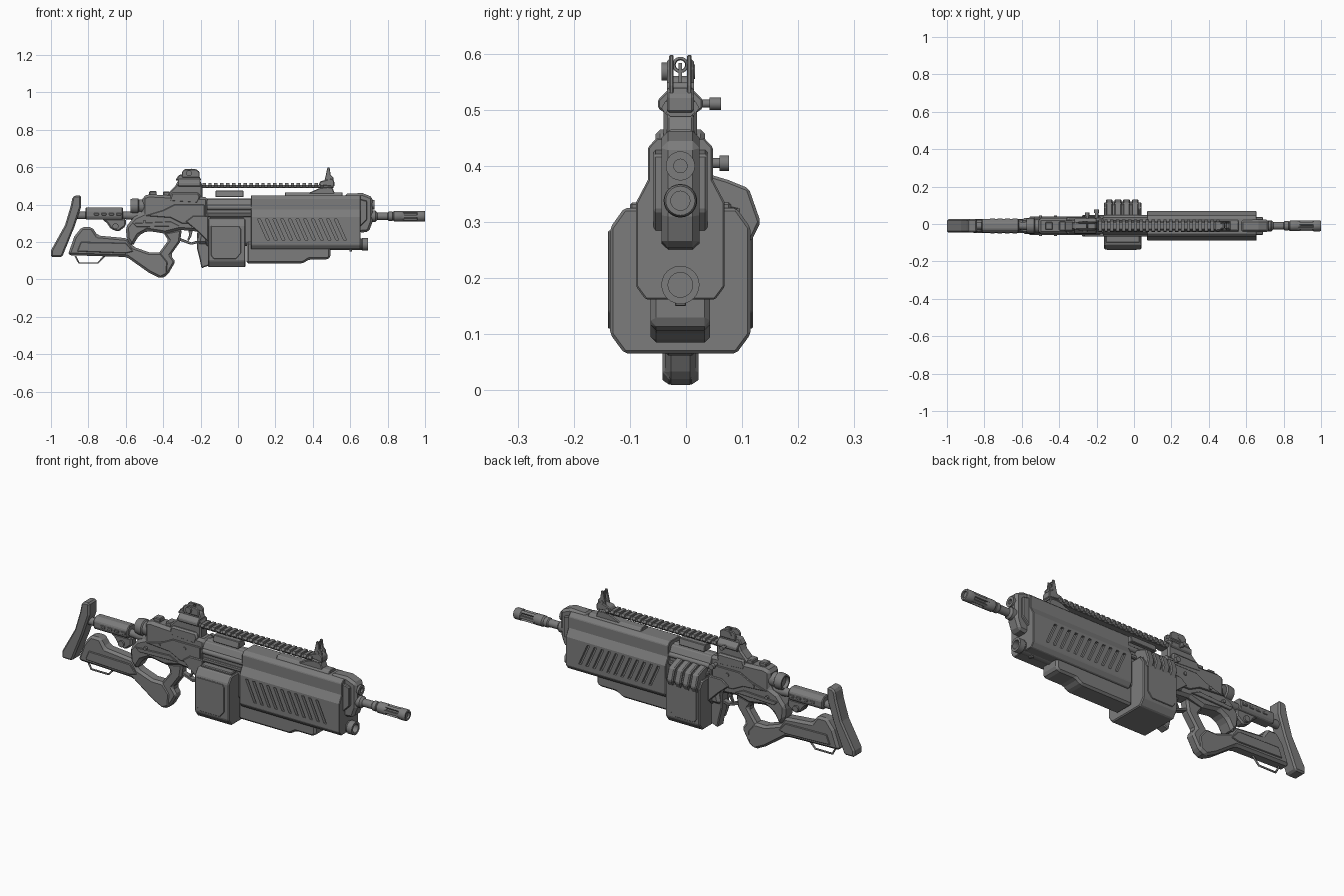
import bpy, bmesh, math
from mathutils import Matrix, Vector

CY = -0.01  # centre plane of the body
steel = bpy.data.materials.new("gunmetal grey")
steel.diffuse_color = (0.2, 0.2, 0.2, 1)


def finish(name, bm, bevel=0.0, smooth=False):
    bmesh.ops.recalc_face_normals(bm, faces=bm.faces[:])
    me = bpy.data.meshes.new(name)
    bm.to_mesh(me)
    bm.free()
    me.materials.append(steel)
    ob = bpy.data.objects.new(name, me)
    bpy.context.collection.objects.link(ob)
    if bevel:
        m = ob.modifiers.new("bevel", 'BEVEL')
        m.width, m.segments, m.limit_method = bevel, 1, 'ANGLE'
    if smooth:
        bpy.ops.object.select_all(action='DESELECT')
        ob.select_set(True)
        bpy.context.view_layer.objects.active = ob
        bpy.ops.object.shade_smooth_by_angle(angle=math.radians(35))
    return ob


def add_prism(bm, a, b):
    va, vb = [bm.verts.new(p) for p in a], [bm.verts.new(p) for p in b]
    bm.faces.new(va)
    bm.faces.new(vb[::-1])
    for i in range(len(a)):
        j = (i + 1) % len(a)
        bm.faces.new((va[i], vb[i], vb[j], va[j]))


def side(name, pts, w, y=0.0, bevel=0.008):
    """Side outline (x, z) thickened by half-width w."""
    bm = bmesh.new()
    add_prism(bm, [(x, CY + y - w, z) for x, z in pts], [(x, CY + y + w, z) for x, z in pts])
    return finish(name, bm, bevel)


def section(name, pts, x0, x1, bevel=0.0, mirror=True):
    """Cross-section (y, z) run along x; half sections are mirrored."""
    if mirror:
        pts = pts + [(-y, z) for y, z in reversed(pts)]
    bm = bmesh.new()
    add_prism(bm, [(x0, CY + y, z) for y, z in pts], [(x1, CY + y, z) for y, z in pts])
    return finish(name, bm, bevel)


def box(name, x0, x1, y0, y1, z0, z1, bevel=0.004):
    return section(name, [(y0, z0), (y1, z0), (y1, z1), (y0, z1)], x0, x1, bevel, False)


def lathe(name, prof, z, y=0.0, n=24):
    """Profile of (x, radius) turned about a line along x."""
    bm = bmesh.new()
    rings = [[bm.verts.new((x, CY + y + r * math.cos(t), z + r * math.sin(t)))
              for t in (2 * math.pi * i / n for i in range(n))] for x, r in prof]
    for a, b in zip(rings, rings[1:]):
        for i in range(n):
            bm.faces.new((a[i], a[(i + 1) % n], b[(i + 1) % n], b[i]))
    bm.faces.new(rings[0])
    bm.faces.new(rings[-1])
    return finish(name, bm, smooth=True)


def peg(name, x, z, y0, y1, r, n=16):
    """Round peg along y."""
    bm = bmesh.new()
    mat = Matrix.Translation((x, CY + (y0 + y1) / 2, z)) @ Matrix.Rotation(math.pi / 2, 4, 'X')
    bmesh.ops.create_cone(bm, cap_ends=True, segments=n, radius1=r, radius2=r, depth=abs(y1 - y0), matrix=mat)
    return finish(name, bm, smooth=True)


def wire(name, pts, r, cyclic=False):
    cu = bpy.data.curves.new(name, 'CURVE')
    cu.dimensions, cu.bevel_depth, cu.bevel_resolution = '3D', r, 1
    sp = cu.splines.new('POLY')
    sp.points.add(len(pts) - 1)
    for p, (x, y, z) in zip(sp.points, pts):
        p.co = (x, CY + y, z, 1)
    sp.use_cyclic_u = cyclic
    cu.materials.append(steel)
    bpy.context.collection.objects.link(bpy.data.objects.new(name, cu))


# shoulder stock
side("butt_plate", [(-.885, .44), (-.87, .45), (-.84, .45), (-.84, .385), (-.875, .28), (-.94, .12),
                    (-1, .12), (-1, .155), (-.925, .29), (-.895, .39)], .036)
lathe("buffer_tube", [(-.88, .02), (-.6, .02), (-.5, .03)], .342)
section("cheek_sleeve", [(.018, .385), (.036, .367), (.036, .335), (.026, .32)], -.815, -.615, .004)
for s in (-1, 1):
    for i in range(4):
        x = -.77 + i * .04
        box("sleeve_rib", x, x + .026, s * .034, s * .040, .343, .355, .002)
side("stock_adjuster", [(-.73, .325), (-.6, .325), (-.6, .285), (-.64, .255), (-.68, .27), (-.7, .3)], .024)
peg("adjuster_knob", -.655, .285, -.034, .034, .016)
side("lower_stock", [(-.91, .13), (-.875, .23), (-.835, .28), (-.78, .28), (-.75, .235), (-.59, .22), (-.56, .175),
                     (-.475, .145), (-.41, .145), (-.37, .095), (-.375, .025), (-.415, .005), (-.475, .035),
                     (-.595, .12)], .032, bevel=.012)
for s in (-1, 1):
    side("stock_panel", [(-.86, .15), (-.84, .2), (-.6, .195), (-.56, .15), (-.6, .14)], .004, s * .034, .003)
wire("sling_loop", [(-.87, 0, .125), (-.85, 0, .088), (-.75, 0, .088), (-.71, 0, .13)], .005)

# pistol grip, trigger and guard
side("grip", [(-.4, .25), (-.3, .27), (-.31, .2), (-.36, .13), (-.335, .095), (-.375, .025), (-.41, .005),
              (-.45, .07), (-.42, .145), (-.372, .21)], .027, bevel=.01)
side("trigger", [(-.265, .27), (-.24, .27), (-.25, .23), (-.265, .205), (-.272, .21), (-.262, .235)], .008, bevel=.002)
side("trigger_guard", [(-.32, .21), (-.25, .185), (-.21, .195), (-.21, .21), (-.25, .198), (-.315, .224)], .014, bevel=.002)

# receiver
side("receiver", [(-.51, .445), (-.475, .455), (-.375, .45), (-.16, .44), (-.16, .19), (-.22, .19), (-.205, .255),
                  (-.31, .265), (-.39, .245), (-.485, .26), (-.53, .235), (-.565, .175), (-.595, .215), (-.6, .28),
                  (-.555, .335), (-.51, .355)], .043, bevel=.014)
lathe("rear_plug", [(-.56, .024), (-.575, .03), (-.575, .038), (-.555, .042), (-.535, .042), (-.53, .035), (-.48, .04)], .392)
box("rear_latch", -.475, -.435, -.02, .02, .44, .472)
box("top_latch", -.40, -.365, -.025, .025, .44, .47)
for s in (-1, 1):
    side("receiver_plate", [(-.5, .34), (-.36, .33), (-.3, .3), (-.18, .3), (-.18, .4), (-.34, .4), (-.4, .37)],
         .005, s * .045, .003)
    side("flared_cover", [(-.28, .31), (-.22, .26), (-.16, .2), (-.16, .34), (-.24, .34)], .01, s * .047, .004)
    side("ridge", [(-.56, .3), (-.36, .31), (-.31, .285), (-.35, .285), (-.54, .28)], .005, s * .044, .002)
    for x, z in ((-.42, .35), (-.27, .37), (-.5, .31), (-.24, .28)):
        peg("pin", x, z, s * .04, s * .055, .009)
section("middle_body", [(.03, .43), (.045, .4), (.045, .2), (.03, .18)], -.17, .08, .004)
for s in (-1, 1):
    lathe("side_tube", [(-.165, .014), (.075, .014)], .385, s * .043, 12)
    box("side_rail", -.165, .075, s * .04, s * .056, .335, .355)
lathe("gas_tube", [(-.2, .024), (.1, .024)], .41)

# magazine well, drum box and feed belt
side("well_lip", [(-.22, .25), (-.155, .25), (-.155, .075), (-.195, .06), (-.205, .11), (-.22, .17)], .026, bevel=.005)
section("ammo_box", [(.1, .325), (.125, .29), (.125, .1), (.1, .066)], -.16, .04, .005)
for s in (-1, 1):
    side("box_panel", [(-.145, .285), (.005, .285), (.015, .27), (.015, .14), (-.01, .11), (-.13, .11), (-.145, .13)],
         .003, s * .126, .002)
for s in (-1, 1):
    side("box_clip", [(-.15, .335), (.03, .335), (.03, .315), (-.15, .315)], .02, s * .07, .004)
for i in range(4):
    x = -.15 + i * .046
    section("belt_link", [(.035, .39), (.085, .375), (.122, .36), (.143, .3), (.126, .265), (.1, .27), (.1, .32), (.035, .335)],
            x, x + .036, .005, False)
section("belt_strap", [(.035, .375), (.08, .362), (.112, .35), (.131, .3), (.12, .275), (.1, .28), (.1, .33), (.035, .345)],
        -.13, .02, 0, False)
peg("charging_stem", -.2, .405, .03, .085, .009)
peg("charging_knob", -.2, .405, .07, .087, .014)

# handguard with slanted vents
guard = section("handguard", [(.042, .45), (.058, .433), (.058, .375), (.079, .335), (.079, .185), (.062, .162)], .07, .655, .003)
bm = bmesh.new()
for s in (-1, 1):
    for i in range(11):
        x = .105 + i * .041
        q = [(x, .322), (x + .015, .322), (x + .065, .21), (x + .05, .21)]
        add_prism(bm, [(a, CY + s * .064, z) for a, z in q], [(a, CY + s * .1, z) for a, z in q])
cutter = finish("vent_cutter", bm)
cutter.hide_render = True
cutter.hide_viewport = True
cut = guard.modifiers.new("vents", 'BOOLEAN')
cut.operation, cut.solver, cut.object = 'DIFFERENCE', 'EXACT', cutter
section("guard_top", [(.022, .475), (.03, .44)], -.12, .03, .003)
section("guard_ridge", [(.02, .465), (.034, .445)], .25, .56, .003)

# lower launcher tube
side("lower_fairing", [(.045, .2), (.495, .2), (.495, .12), (.48, .107), (.38, .107), (.345, .085), (.045, .085)], .053, bevel=.022)
lathe("lower_tube", [(.45, .03), (.66, .03), (.665, .034), (.695, .034), (.695, .022), (.64, .022)], .188)
box("tube_stop", .595, .61, -.01, .01, .15, .17, .002)

# front block, barrel and muzzle
side("front_block", [(.57, .458), (.665, .462), (.72, .44), (.72, .31), (.7, .255), (.65, .25), (.57, .3)], .034, bevel=.012)
for s in (-1, 1):
    side("block_cheek", [(.65, .43), (.69, .42), (.69, .32), (.65, .28)], .01, s * .038, .004)
lathe("gas_cap", [(.7, .026), (.73, .026), (.73, .012), (.71, .012)], .4)
lathe("barrel", [(.64, .03), (.735, .03), (.745, .02), (.8, .02), (.805, .025), (.825, .025), (.83, .019), (.99, .017)], .338)
lathe("muzzle_collar", [(.825, .02), (.835, .028), (.88, .028), (.89, .022)], .338)
lathe("muzzle_crown", [(.955, .022), (.96, .029), (.995, .029), (1, .026), (1, .017), (.97, .017)], .338)
for i in range(6):
    t = math.pi * (i + .5) / 3
    bm = bmesh.new()
    m = (Matrix.Translation((.92, CY, .338)) @ Matrix.Rotation(t, 4, 'X') @ Matrix.Translation((0, 0, .023))
         @ Matrix.Diagonal((.09, .014, .009, 1)))
    bmesh.ops.create_cube(bm, size=1, matrix=m)
    finish("muzzle_bar", bm)

# top rail
section("rail_core", [(.018, .506), (.026, .495), (.018, .488)], -.3, .51)
for i in range(21):
    x = -.19 + i * .0315
    section("rail_tooth", [(.027, .515), (.034, .503), (.024, .49)], x, x + .018)
side("rail_front_leg", [(.36, .455), (.52, .455), (.505, .49), (.48, .495), (.44, .49)], .024, bevel=.004)
side("rail_mount", [(-.375, .41), (-.375, .46), (-.335, .5), (-.32, .53), (-.205, .53), (-.19, .505), (-.19, .43), (-.22, .4)],
     .03, bevel=.008)
side("rail_clamp", [(-.37, .415), (-.355, .465), (-.21, .465), (-.2, .44), (-.215, .405)], .044, bevel=.008)
section("sight_foot", [(.018, .54), (.04, .518), (.04, .503), (.022, .49)], -.32, -.2, .003)
peg("clamp_stem", -.25, .511, .03, .07, .007)
peg("clamp_knob", -.25, .511, .052, .072, .011)

# rear and front sights
side("rear_sight_base", [(-.335, .53), (-.315, .56), (-.21, .56), (-.195, .53)], .02, bevel=.005)
for s in (-1, 1):
    side("rear_sight_wing", [(-.3, .545), (-.3, .575), (-.285, .59), (-.225, .59), (-.205, .575), (-.205, .545)],
         .005, s * .019, .004)
peg("sight_drum", -.262, .568, -.034, -.018, .016)
peg("sight_drum_right", -.262, .568, .018, .026, .013)
ring = [2 * math.pi * i / 16 for i in range(16)]
wire("rear_aperture", [(-.25, .011 * math.cos(t), .58 + .011 * math.sin(t)) for t in ring], .003, True)
side("front_sight_base", [(.43, .505), (.44, .525), (.5, .54), (.515, .525), (.515, .495)], .024, bevel=.004)
for s in (-1, 1):
    side("front_sight_ear", [(.46, .52), (.47, .56), (.478, .598), (.49, .598), (.495, .56), (.51, .545), (.51, .52)],
         .004, s * .016, .002)
lathe_post = box("front_post", .48, .488, -.003, .003, .52, .583, 0)
wire("front_aperture", [(.484, .012 * math.cos(t), .58 + .012 * math.sin(t)) for t in ring], .003, True)
peg("front_sight_pin", .485, .54, -.024, .024, .009)
